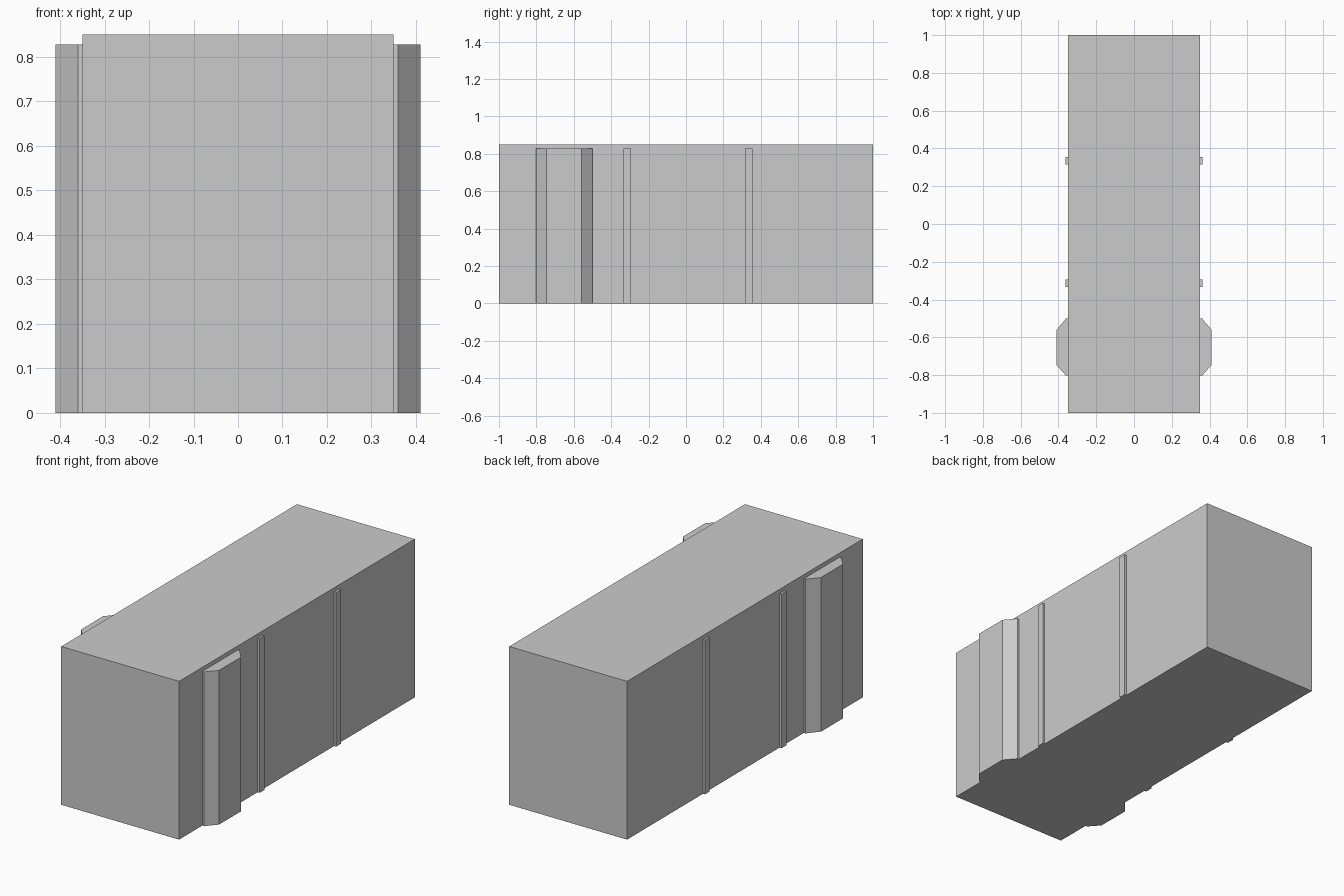
import bpy
import bmesh

if "Cube" in bpy.data.objects:
    bpy.data.objects.remove(bpy.data.objects["Cube"])

HALF_WIDTH = 0.35
TRIM_HEIGHT = 0.828


def extrude_profile(name, profile, height, mirrored=False):
    """Raise a plan outline (x, y) from the ground to the given height."""
    bm = bmesh.new()
    base = bm.faces.new([bm.verts.new((x, y, 0)) for x, y in profile])
    top = bmesh.ops.extrude_face_region(bm, geom=[base], use_keep_orig=True)
    verts = [v for v in top["geom"] if isinstance(v, bmesh.types.BMVert)]
    bmesh.ops.translate(bm, verts=verts, vec=(0, 0, height))
    bmesh.ops.recalc_face_normals(bm, faces=bm.faces[:])
    mesh = bpy.data.meshes.new(name)
    bm.to_mesh(mesh)
    bm.free()
    obj = bpy.data.objects.new(name, mesh)
    bpy.context.collection.objects.link(obj)
    if mirrored:
        obj.modifiers.new("Mirror", "MIRROR").use_axis[0] = True
    return obj


def rectangle(x0, x1, y0, y1):
    return [(x0, y0), (x1, y0), (x1, y1), (x0, y1)]


# Main block
extrude_profile("main_block", rectangle(-HALF_WIDTH, HALF_WIDTH, -1, 1), 0.85)

# Thin vertical ribs on both sides
for name, y in (("front_side_rib", -0.314), ("rear_side_rib", 0.336)):
    extrude_profile(name, rectangle(HALF_WIDTH, 0.362, y - 0.02, y + 0.02),
                    TRIM_HEIGHT, mirrored=True)

# Chamfered pilasters on both sides near the front
extrude_profile("side_pilaster",
                [(HALF_WIDTH, -0.803), (0.36, -0.803), (0.41, -0.747),
                 (0.41, -0.56), (0.36, -0.5), (HALF_WIDTH, -0.5)],
                TRIM_HEIGHT, mirrored=True)
